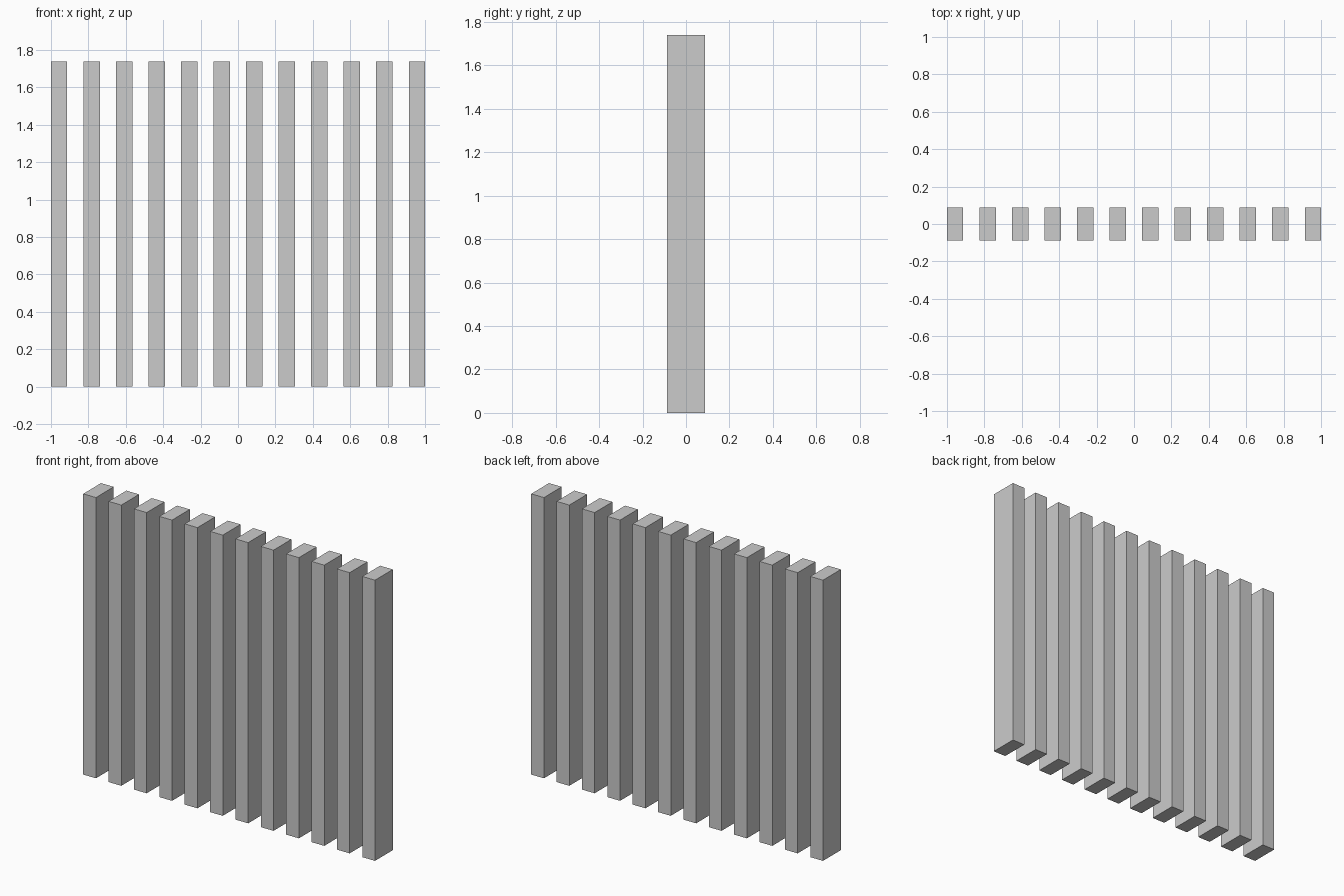
import bpy

if "Cube" in bpy.data.objects:
    bpy.data.objects.remove(bpy.data.objects["Cube"])

COUNT = 12
WIDTH = 2 / (2 * COUNT - 1)   # gaps are as wide as the slats
DEPTH = 2 * WIDTH
HEIGHT = 20 * WIDTH


def add_slat(index):
    x = -1 + WIDTH / 2 + index * 2 * WIDTH
    bpy.ops.mesh.primitive_cube_add(size=1, location=(x, 0, HEIGHT / 2))
    slat = bpy.context.object
    slat.name = f"slat_{index + 1:02d}"
    slat.scale = (WIDTH, DEPTH, HEIGHT)


# Row of evenly spaced upright slats
for i in range(COUNT):
    add_slat(i)
